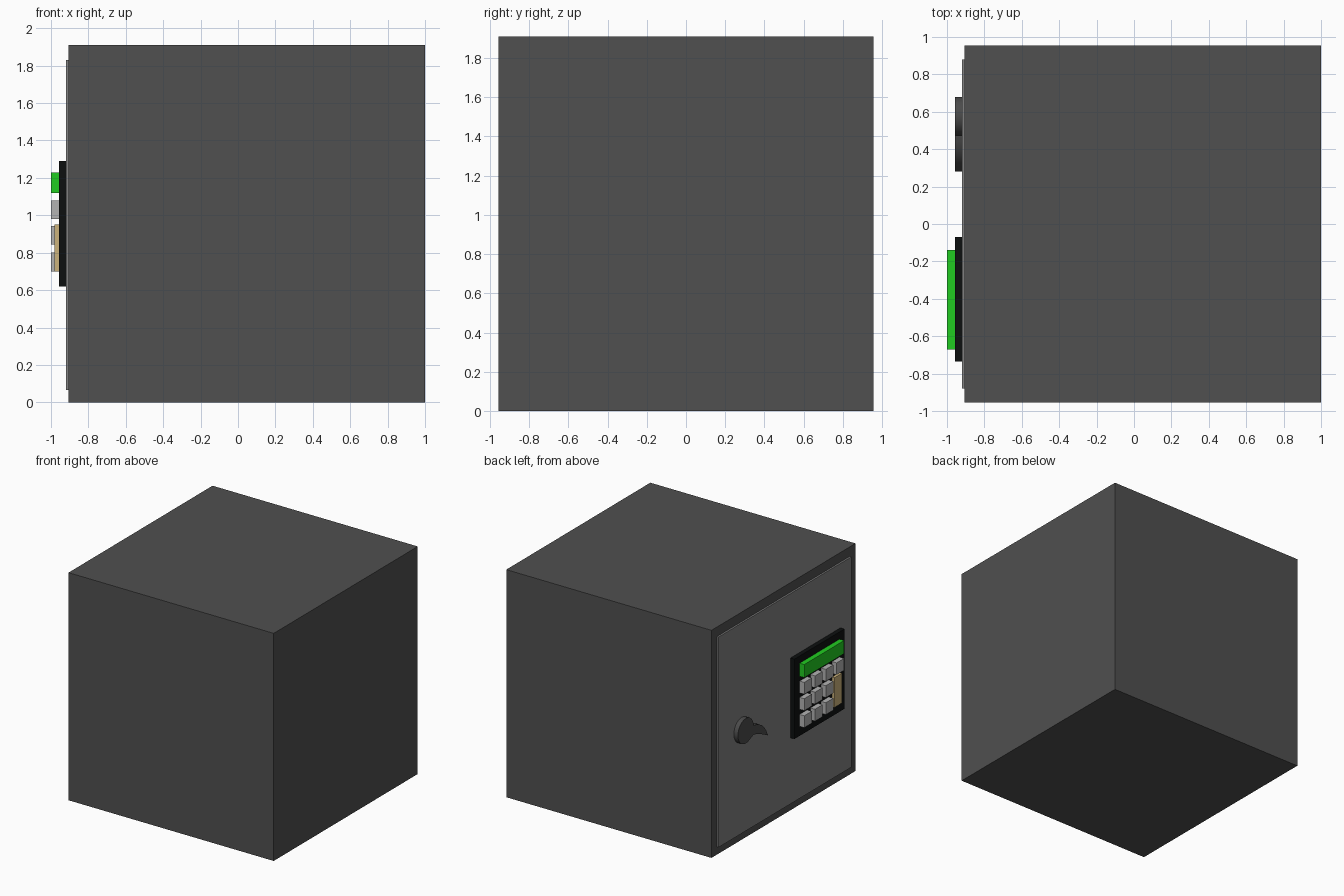
import bpy, bmesh, math

if "Cube" in bpy.data.objects:
    bpy.data.objects.remove(bpy.data.objects["Cube"])


def material(name, r, g, b):
    m = bpy.data.materials.new(name)
    m.diffuse_color = (r, g, b, 1)
    m.use_nodes = True
    m.node_tree.nodes["Principled BSDF"].inputs["Base Color"].default_value = m.diffuse_color
    return m


BODY = material("dark_steel", 0.08, 0.08, 0.08)
DOOR = material("door_steel", 0.22, 0.22, 0.22)
BLACK = material("black_plastic", 0.004, 0.005, 0.005)
GREEN = material("green_display", 0.015, 0.6, 0.015)
KEY = material("key_grey", 0.45, 0.45, 0.45)
TAN = material("tan_key", 0.6, 0.45, 0.2)
IRON = material("handle_iron", 0.07, 0.07, 0.07)


def finish(bm, name, mat):
    bmesh.ops.recalc_face_normals(bm, faces=bm.faces)
    mesh = bpy.data.meshes.new(name)
    bm.to_mesh(mesh)
    bm.free()
    mesh.materials.append(mat)
    ob = bpy.data.objects.new(name, mesh)
    bpy.context.collection.objects.link(ob)
    return ob


def box(name, x, y, z, mat):
    """Box from (min, max) ranges on each axis."""
    bm = bmesh.new()
    bmesh.ops.create_cube(bm, size=1)
    for v in bm.verts:
        v.co = [(a + b) / 2 + c * (b - a) for c, (a, b) in zip(v.co, (x, y, z))]
    return finish(bm, name, mat)


# Cabinet and raised door plate
box("safe_body", (-0.905, 1.0), (-0.955, 0.955), (0, 1.91), BODY)
box("door", (-0.92, -0.905), (-0.88, 0.88), (0.065, 1.83), DOOR)

# Keypad backing and display
box("keypad_panel", (-0.957, -0.92), (-0.735, -0.07), (0.62, 1.29), BLACK)
box("display", (-1.0, -0.957), (-0.67, -0.14), (1.12, 1.23), GREEN)

# Keys: four in the top row, three in the others, beside a tall enter key
W, PITCH = 0.1, 0.143
for row, (z, count) in enumerate(((0.98, 4), (0.843, 3), (0.70, 3))):
    for col in range(count):
        y = -0.14 - col * PITCH
        box(f"key_{row}_{col}", (-1.0, -0.957), (y - W, y), (z, z + W), KEY)
box("enter_key", (-0.98, -0.957), (-0.67, -0.57), (0.70, 0.95), TAN)

# Handle: round hub flowing into a drooping lever, extruded from one outline
CY, CZ, R = 0.575, 0.935, 0.105
outline = [(CY + R * math.cos(math.radians(a)), CZ + R * math.sin(math.radians(a)))
           for a in range(-135, 226, 15) if not 215 < a and not a < -130]
outline += [(0.475, 0.94), (0.435, 0.935), (0.395, 0.92), (0.36, 0.90), (0.33, 0.87),
            (0.305, 0.835), (0.28, 0.785), (0.32, 0.805), (0.37, 0.83),
            (0.42, 0.85), (0.47, 0.865)]
# keep only the hub arc that lies outside the lever root
outline = [p for i, p in enumerate(outline)
           if i >= len(outline) - 11 or p[0] > 0.49 or p[1] > 0.955]
bm = bmesh.new()
face = bm.faces.new([bm.verts.new((-0.92, y, z)) for y, z in outline])
ext = bmesh.ops.extrude_face_region(bm, geom=[face])
bmesh.ops.translate(bm, vec=(-0.038, 0, 0),
                    verts=[g for g in ext["geom"] if isinstance(g, bmesh.types.BMVert)])
handle = finish(bm, "handle", IRON)
bpy.context.view_layer.objects.active = handle
handle.select_set(True)
bpy.ops.object.shade_smooth_by_angle(angle=math.radians(40))
